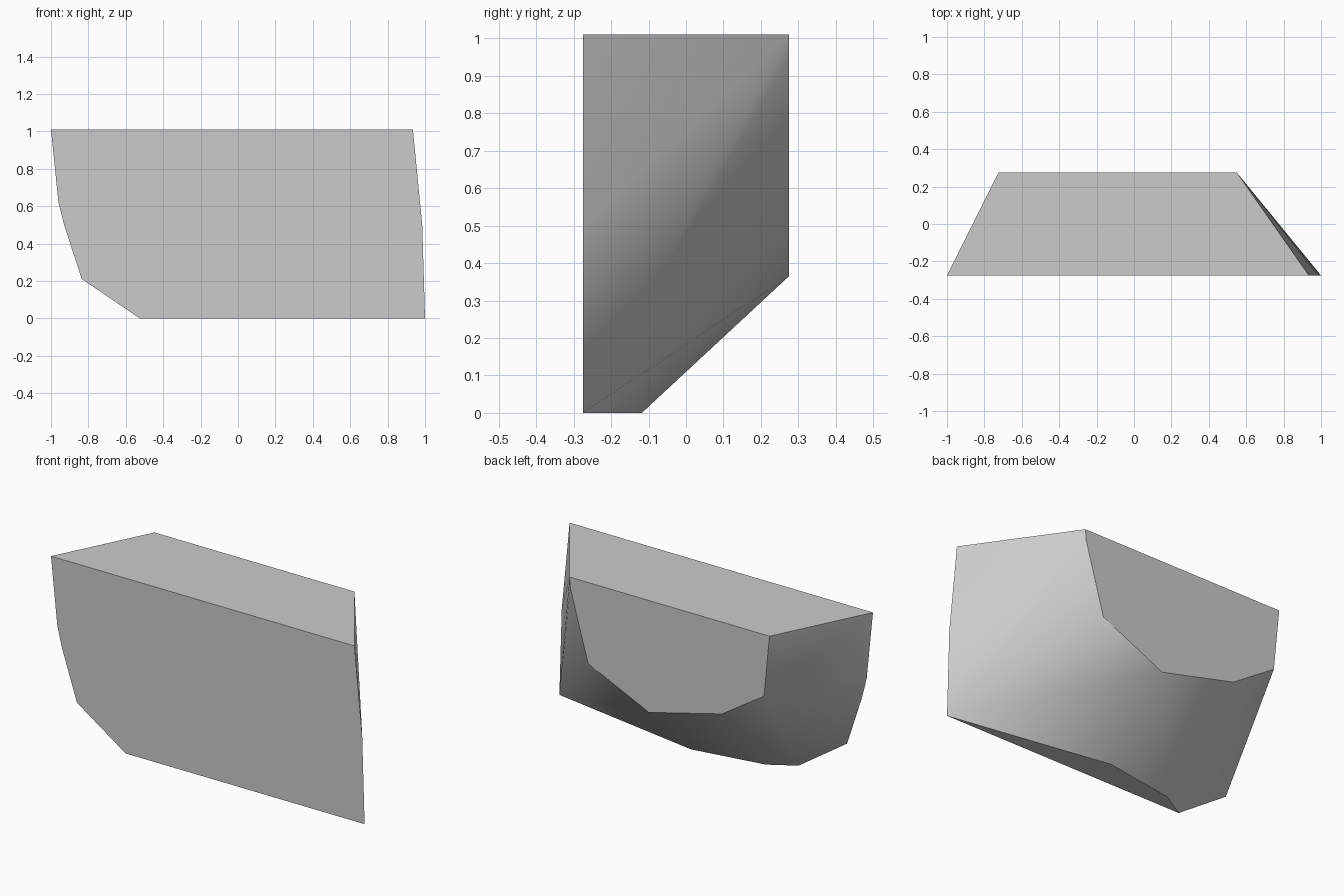
import bpy
import bmesh
import math

cube = bpy.data.objects.get("Cube")
if cube:
    bpy.data.objects.remove(cube, do_unlink=True)

HALF_DEPTH = 0.275
HEIGHT = 1.01

# Front and back outlines (x, z), and the sole outline (x, y)
front = [(-1, HEIGHT), (-0.96, 0.62), (-0.93, 0.5), (-0.835, 0.21), (-0.525, 0),
         (1, 0), (0.985, 0.5), (0.935, HEIGHT)]
back = [(-0.725, HEIGHT), (-0.69, 0.655), (-0.423, 0.481), (0.044, 0.365),
        (0.432, 0.543), (0.546, 0.95), (0.55, HEIGHT)]
sole = [(-0.378, -0.188), (0.05, -0.118)]

points = [(x, -HALF_DEPTH, z) for x, z in front]
points += [(x, HALF_DEPTH, z) for x, z in back]
points += [(x, y, 0) for x, y in sole]

# Wrap the outlines in one convex faceted block
bm = bmesh.new()
for p in points:
    bm.verts.new(p)
bmesh.ops.convex_hull(bm, input=bm.verts[:])
bmesh.ops.dissolve_limit(bm, angle_limit=math.radians(0.5),
                         verts=bm.verts[:], edges=bm.edges[:])
bmesh.ops.recalc_face_normals(bm, faces=bm.faces[:])
mesh = bpy.data.meshes.new("stone_block")
bm.to_mesh(mesh)
bm.free()

block = bpy.data.objects.new("stone_block", mesh)
bpy.context.collection.objects.link(block)

# Plain grey stone
grey = bpy.data.materials.new("stone_grey")
grey.use_nodes = True
colour = (0.6, 0.6, 0.6, 1)
grey.diffuse_color = colour
grey.node_tree.nodes["Principled BSDF"].inputs["Base Color"].default_value = colour
mesh.materials.append(grey)

# Soft shading on shallow facets, hard edges elsewhere
bpy.ops.object.select_all(action="DESELECT")
block.select_set(True)
bpy.context.view_layer.objects.active = block
bpy.ops.object.shade_smooth_by_angle(angle=math.radians(35))
